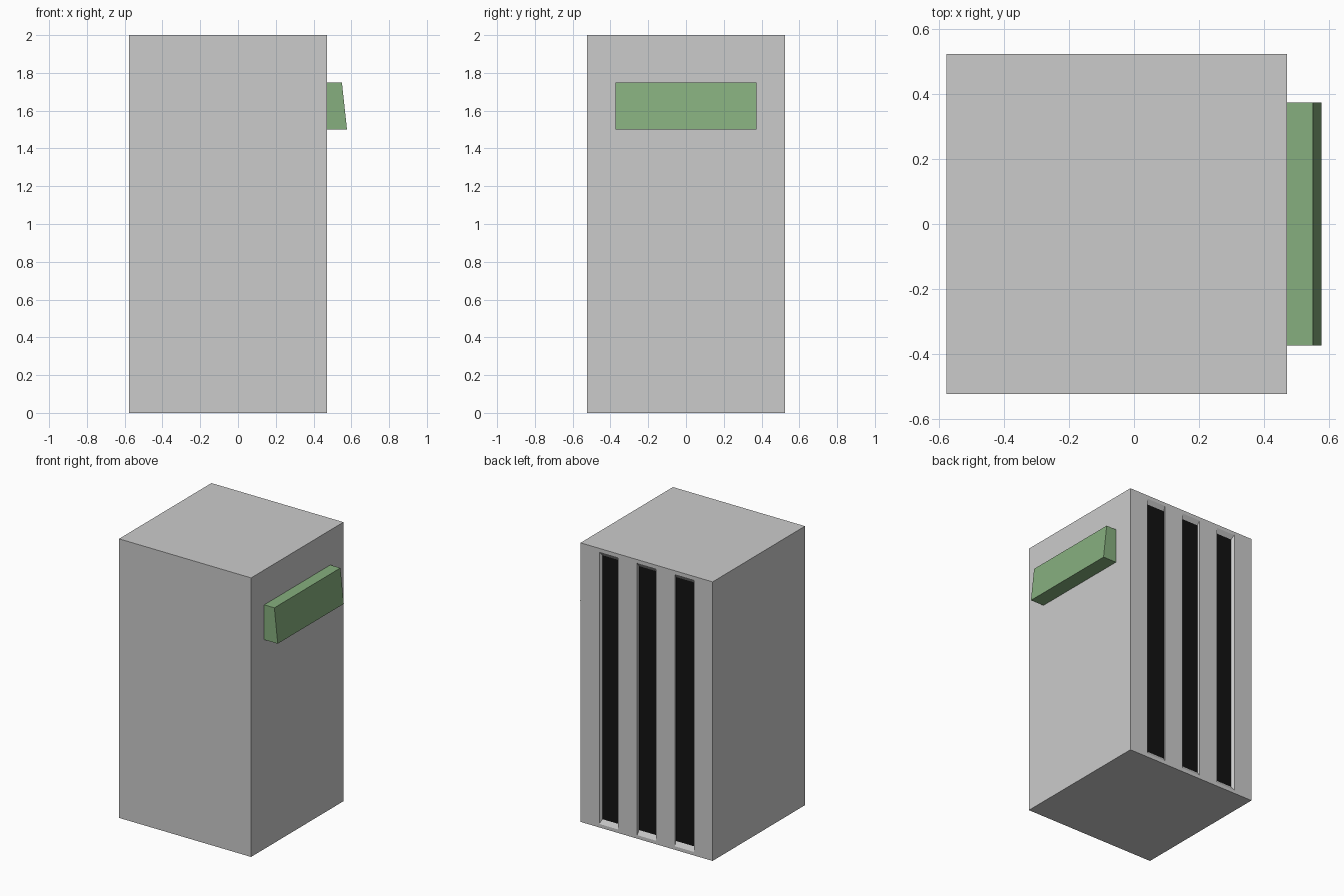
import bpy, bmesh
from mathutils import Vector

if "Cube" in bpy.data.objects:
    bpy.data.objects.remove(bpy.data.objects["Cube"])

X0, X1, HY, H = -0.577, 0.47, 0.523, 2.0   # cabinet extents
CX = (X0 + X1) / 2


def material(name, rgb):
    m = bpy.data.materials.new(name)
    m.diffuse_color = (*rgb, 1)
    m.use_nodes = True
    m.node_tree.nodes["Principled BSDF"].inputs["Base Color"].default_value = m.diffuse_color
    return m


def add_object(name, bm, mats):
    bmesh.ops.recalc_face_normals(bm, faces=bm.faces)
    mesh = bpy.data.meshes.new(name)
    bm.to_mesh(mesh)
    bm.free()
    for m in mats:
        mesh.materials.append(m)
    obj = bpy.data.objects.new(name, mesh)
    bpy.context.collection.objects.link(obj)
    return obj


def box(x0, x1, hy, z0, z1):
    bm = bmesh.new()
    bmesh.ops.create_cube(bm, size=1)
    for v in bm.verts:
        v.co = Vector((x1 if v.co.x > 0 else x0,
                       hy if v.co.y > 0 else -hy,
                       z1 if v.co.z > 0 else z0))
    return bm


grey = material("cabinet_grey", (0.8, 0.8, 0.8))
black = material("vent_black", (0.006, 0.006, 0.006))
green = material("panel_green", (0.24, 0.43, 0.21))

# Cabinet with three tall vents recessed into the back face
SLOT_W, PITCH, MARGIN, DEPTH, SHRINK = 0.15, 0.30, 0.025, 0.02, 0.97
centres = [CX + i * PITCH for i in (-1, 0, 1)]
bm = box(X0, X1, HY, 0, H)


def back_faces():
    return [f for f in bm.faces if all(abs(v.co.y - HY) < 1e-5 for v in f.verts)]


cuts = [((c + s * SLOT_W / 2, 0, 0), (1, 0, 0)) for c in centres for s in (-1, 1)]
cuts += [((0, 0, z), (0, 0, 1)) for z in (MARGIN, H - MARGIN)]
for co, no in cuts:
    faces = back_faces()
    edges = list({e for f in faces for e in f.edges})
    verts = list({v for f in faces for v in f.verts})
    bmesh.ops.bisect_plane(bm, geom=verts + edges + faces, plane_co=co, plane_no=no)

slots = []
for f in back_faces():
    c = f.calc_center_median()
    if MARGIN < c.z < H - MARGIN and any(abs(c.x - s) < SLOT_W / 2 for s in centres):
        slots.append(f)
# the vent floors shrink together towards the middle of the back
for f in bmesh.ops.extrude_discrete_faces(bm, faces=slots)["faces"]:
    f.material_index = 1
    for v in f.verts:
        v.co = Vector((CX + (v.co.x - CX) * SHRINK, HY - DEPTH,
                       H / 2 + (v.co.z - H / 2) * SHRINK))
add_object("cabinet", bm, [grey, black])

# Wedge-shaped control panel, deeper at its lower edge
bm = box(X1, 0.55, 0.374, 1.5, 1.75)
for v in bm.verts:
    if v.co.x > 0.5 and v.co.z < 1.6:
        v.co.x = 0.577
add_object("control_panel", bm, [green])
